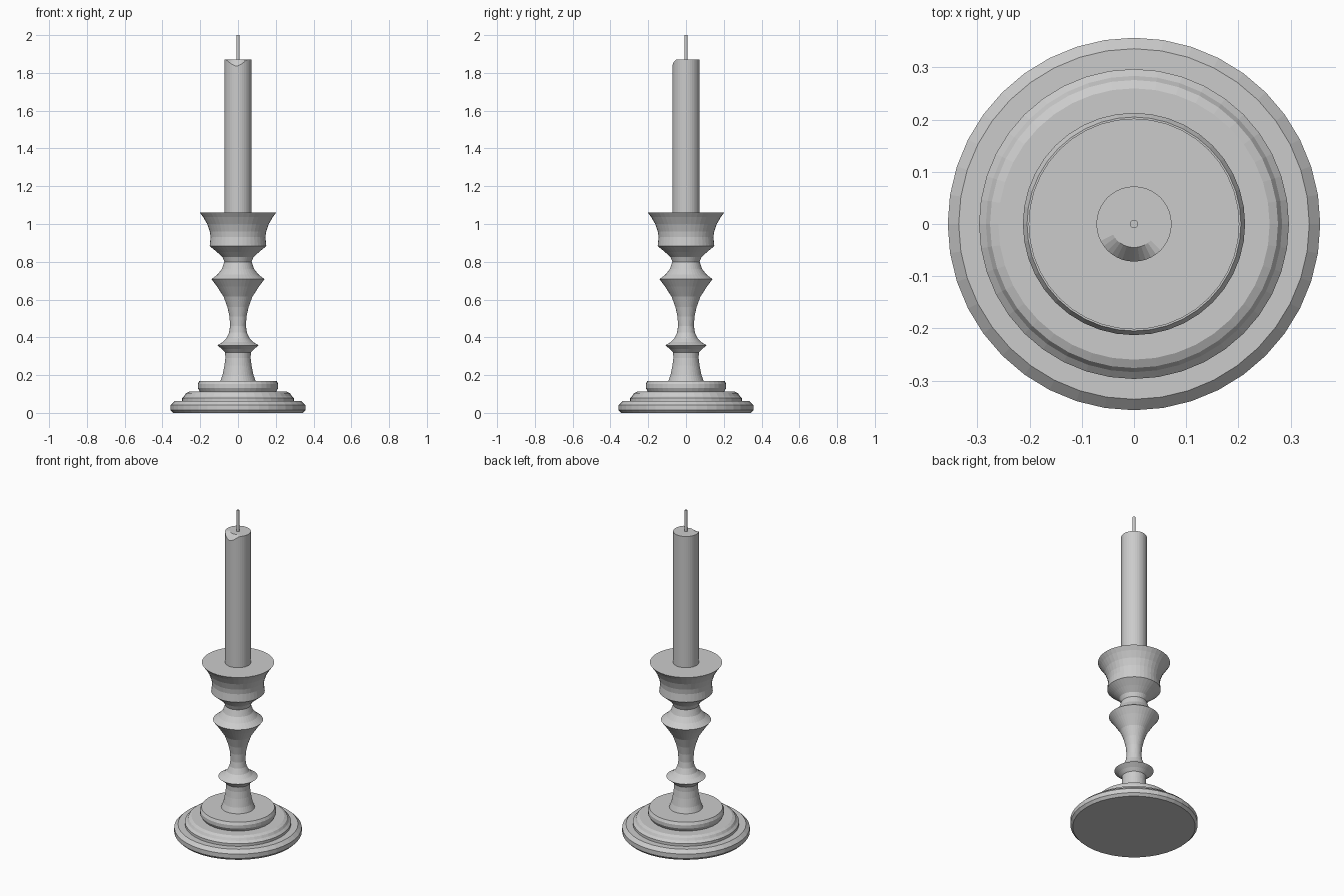
import bpy, bmesh, math

SIDES = 40


def lathe(name, profile, sides=SIDES):
    """Spin a closed (radius, z) profile around z, capped at both ends."""
    bm = bmesh.new()
    rings = []
    for r, z in profile:
        rings.append([bm.verts.new((r * math.cos(2 * math.pi * i / sides),
                                    r * math.sin(2 * math.pi * i / sides), z))
                      for i in range(sides)])
    for a, b in zip(rings, rings[1:]):
        for i in range(sides):
            j = (i + 1) % sides
            bm.faces.new((a[i], a[j], b[j], b[i]))
    bm.faces.new(rings[0][::-1])
    bm.faces.new(rings[-1])
    mesh = bpy.data.meshes.new(name)
    bm.to_mesh(mesh)
    bm.free()
    obj = bpy.data.objects.new(name, mesh)
    bpy.context.collection.objects.link(obj)
    return obj


# Turned holder: stepped base, baluster stem and flared cup in one profile
lathe("candle_holder", [
    # bottom tier
    (0.343, 0), (0.357, 0.015), (0.357, 0.042), (0.336, 0.062),
    # middle tier
    (0.297, 0.062), (0.297, 0.078), (0.284, 0.090), (0.276, 0.104), (0.26, 0.112),
    # top tier
    (0.202, 0.112), (0.213, 0.132), (0.213, 0.152), (0.205, 0.168),
    # foot of the stem and lower ring
    (0.094, 0.168), (0.082, 0.20), (0.072, 0.25), (0.067, 0.29), (0.068, 0.32),
    (0.085, 0.338), (0.110, 0.358), (0.082, 0.374), (0.062, 0.393), (0.047, 0.425),
    # tapering shaft and upper ring
    (0.042, 0.46), (0.045, 0.51), (0.056, 0.56), (0.076, 0.615), (0.112, 0.67),
    (0.140, 0.708), (0.108, 0.733), (0.085, 0.762), (0.072, 0.80),
    # cup
    (0.082, 0.825), (0.112, 0.852), (0.150, 0.883), (0.145, 0.93), (0.149, 0.96),
    (0.163, 1.0), (0.184, 1.036), (0.202, 1.06),
])

# Candle with an inner top ring, and a melted dip in the front rim
candle = lathe("candle", [(0.072, 1.05), (0.072, 1.87), (0.045, 1.87)])
for v in candle.data.vertices:
    x, y, z = v.co
    if z > 1.8 and y < 0 and math.hypot(x, y) > 0.06:
        v.co.z -= 0.034 * max(0, 1 - (abs(x + 0.008) / 0.055) ** 1.5)

# Wick
lathe("wick", [(0.008, 1.85), (0.008, 2.0)], 12)
